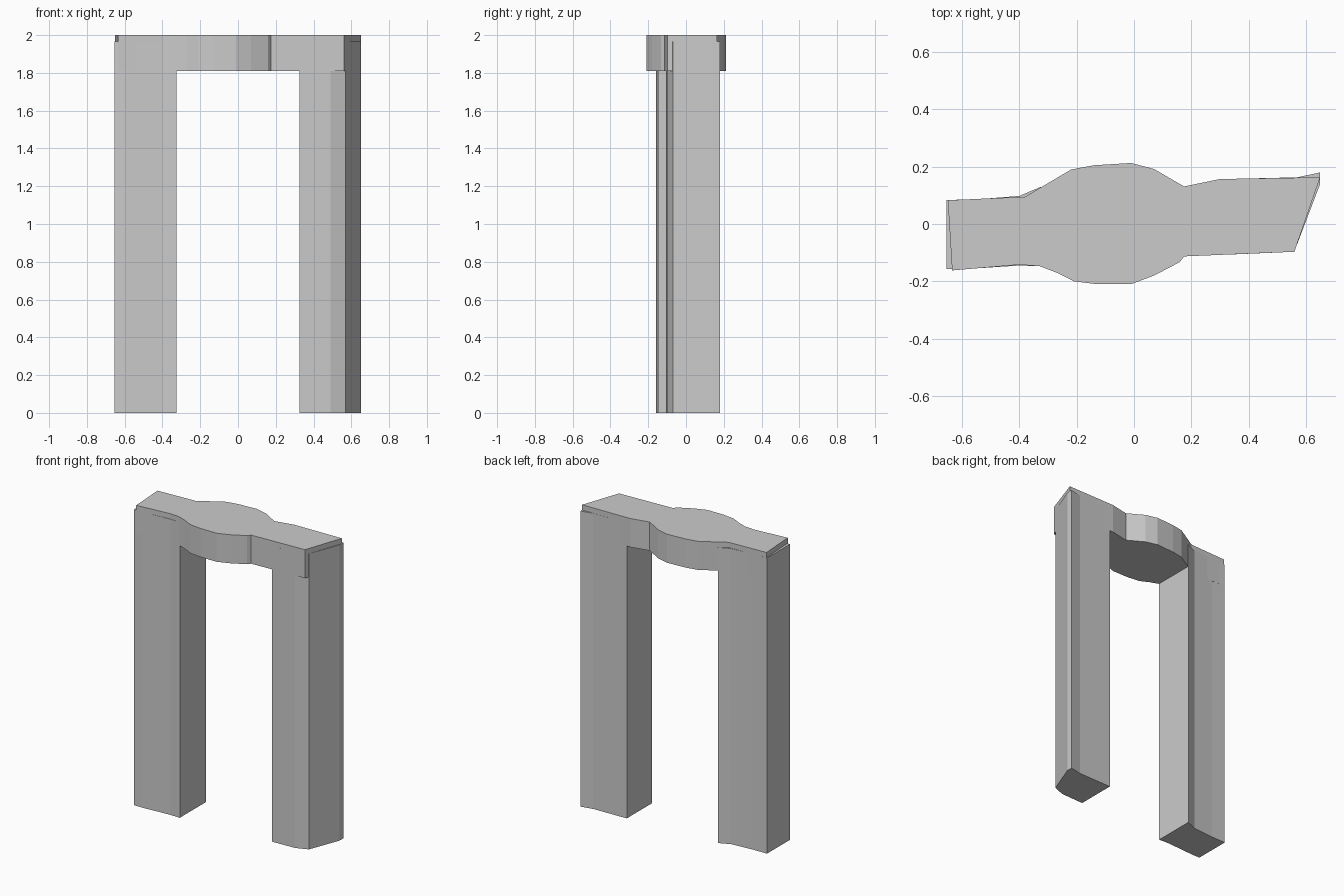
import bpy
import bmesh

if "Cube" in bpy.data.objects:
    bpy.data.objects.remove(bpy.data.objects["Cube"], do_unlink=True)

# Single stone colour
stone = bpy.data.materials.new("light_grey_stone")
stone.use_nodes = True
GREY = (0.6, 0.6, 0.6, 1)
stone.diffuse_color = GREY
stone.node_tree.nodes["Principled BSDF"].inputs["Base Color"].default_value = GREY


def prism(name, outline, bottom, top):
    """Extrude a plan outline straight up between two heights."""
    mesh = bpy.data.meshes.new(name)
    bm = bmesh.new()
    base = bm.faces.new([bm.verts.new((x, y, bottom)) for x, y in outline])
    grown = bmesh.ops.extrude_face_region(bm, geom=[base])["geom"]
    raised = [g for g in grown if isinstance(g, bmesh.types.BMVert)]
    bmesh.ops.translate(bm, verts=raised, vec=(0, 0, top - bottom))
    bmesh.ops.recalc_face_normals(bm, faces=bm.faces)
    bm.to_mesh(mesh)
    bm.free()
    mesh.materials.append(stone)
    obj = bpy.data.objects.new(name, mesh)
    bpy.context.collection.objects.link(obj)
    return obj


LINTEL_BOTTOM, LINTEL_TOP, LEG_TOP = 1.81, 2.0, 1.965

# Lintel with a bulging middle: back edge, then front edge
lintel_back = [(-0.65, 0.083), (-0.38, 0.095), (-0.33, 0.125), (-0.22, 0.19),
               (-0.14, 0.205), (-0.01, 0.213), (0.07, 0.192), (0.13, 0.157),
               (0.175, 0.131), (0.30, 0.157), (0.65, 0.163)]
lintel_front = [(0.56, -0.097), (0.175, -0.113), (0.16, -0.133), (0.07, -0.18),
                (-0.01, -0.21), (-0.13, -0.21), (-0.21, -0.2), (-0.27, -0.17),
                (-0.33, -0.147), (-0.40, -0.142), (-0.635, -0.162)]
prism("lintel", lintel_back + lintel_front, LINTEL_BOTTOM, LINTEL_TOP)

# Right leg (-x), running up into the lintel
right_plan = [(-0.655, 0.084), (-0.55, 0.086), (-0.40, 0.098), (-0.325, 0.13),
              (-0.325, -0.147), (-0.40, -0.145), (-0.60, -0.158), (-0.655, -0.157)]
prism("right_leg", right_plan, 0, LEG_TOP)

# Left leg (+x), with its slanted outer end
left_plan = [(0.325, 0.157), (0.57, 0.163), (0.65, 0.18), (0.65, 0.14),
             (0.57, -0.07), (0.49, -0.1), (0.325, -0.107)]
prism("left_leg", left_plan, 0, LEG_TOP)
